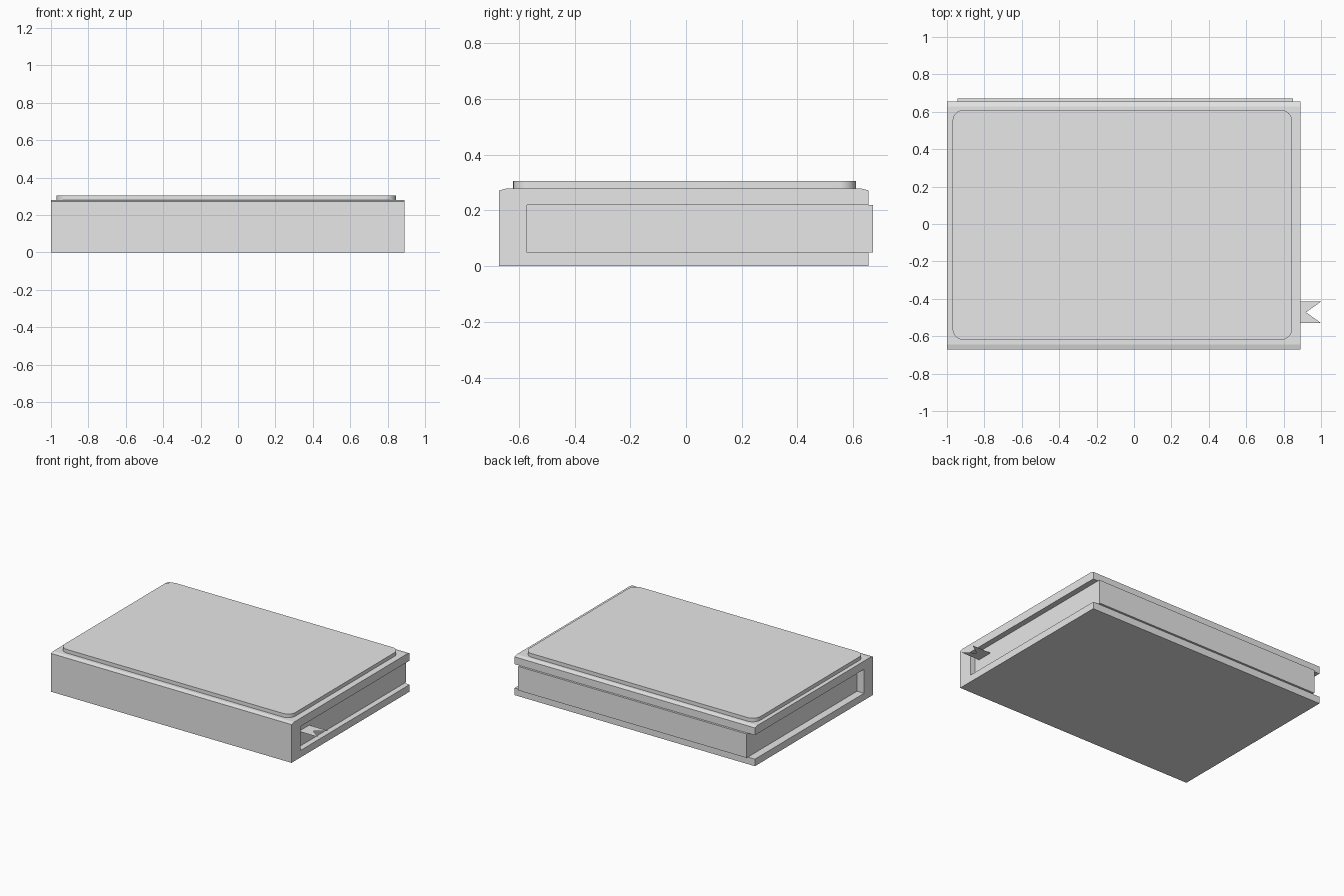
import bpy
import bmesh
import math

cube = bpy.data.objects.get("Cube")
if cube:
    bpy.data.objects.remove(cube)

grey = bpy.data.materials.new("light_grey")
grey.use_nodes = True
grey.diffuse_color = (0.8, 0.8, 0.8, 1)
grey.node_tree.nodes["Principled BSDF"].inputs["Base Color"].default_value = (0.8, 0.8, 0.8, 1)


def extrude_outline(name, points, offset=None):
    """Fill a 3D outline and sweep it along the offset, if one is given."""
    bm = bmesh.new()
    face = bm.faces.new([bm.verts.new(p) for p in points])
    if offset:
        swept = bmesh.ops.extrude_face_region(bm, geom=[face], use_keep_orig=True)
        moved = [v for v in swept["geom"] if isinstance(v, bmesh.types.BMVert)]
        bmesh.ops.translate(bm, verts=moved, vec=offset)
        bmesh.ops.recalc_face_normals(bm, faces=bm.faces)
    mesh = bpy.data.meshes.new(name)
    bm.to_mesh(mesh)
    bm.free()
    mesh.materials.append(grey)
    obj = bpy.data.objects.new(name, mesh)
    bpy.context.collection.objects.link(obj)
    return obj


def rounded_rectangle(x0, x1, y0, y1, radius, z, steps=8):
    """Corner arcs, counter-clockwise from the back corner at +x."""
    centres = [(x1 - radius, y1 - radius), (x0 + radius, y1 - radius),
               (x0 + radius, y0 + radius), (x1 - radius, y0 + radius)]
    points = []
    for quarter, (cx, cy) in enumerate(centres):
        for i in range(steps + 1):
            a = math.pi / 2 * (quarter + i / steps)
            points.append((cx + radius * math.cos(a), cy + radius * math.sin(a), z))
    return points


# Wrap-around cover: spine at the front, open at the back and both ends
cover_profile = [(-0.67, 0), (0.655, 0), (0.655, 0.05), (-0.57, 0.05),
                 (-0.57, 0.22), (0.655, 0.22), (0.655, 0.272), (0.627, 0.279),
                 (-0.643, 0.279), (-0.67, 0.272)]
extrude_outline("cover", [(-1, y, z) for y, z in cover_profile], (1.89, 0, 0))

# Page block, recessed at the ends and standing slightly proud at the back
pages = [(-0.945, -0.57), (0.85, -0.57), (0.85, 0.67), (-0.945, 0.67)]
extrude_outline("page_block", [(x, y, 0.05) for x, y in pages], (0, 0, 0.17))

# Raised panel with rounded corners on the top cover
panel = extrude_outline("top_panel",
                        rounded_rectangle(-0.97, 0.845, -0.62, 0.61, 0.06, 0.279),
                        (0, 0, 0.026))
bpy.context.view_layer.objects.active = panel
panel.select_set(True)
bpy.ops.object.shade_smooth_by_angle(angle=math.radians(30))

# Paper-thin bookmark ribbon with a notched end
ribbon = [(0.83, -0.53), (1, -0.53), (0.92, -0.472), (1, -0.415), (0.83, -0.415)]
extrude_outline("bookmark_ribbon", [(x, y, 0.16) for x, y in ribbon])
